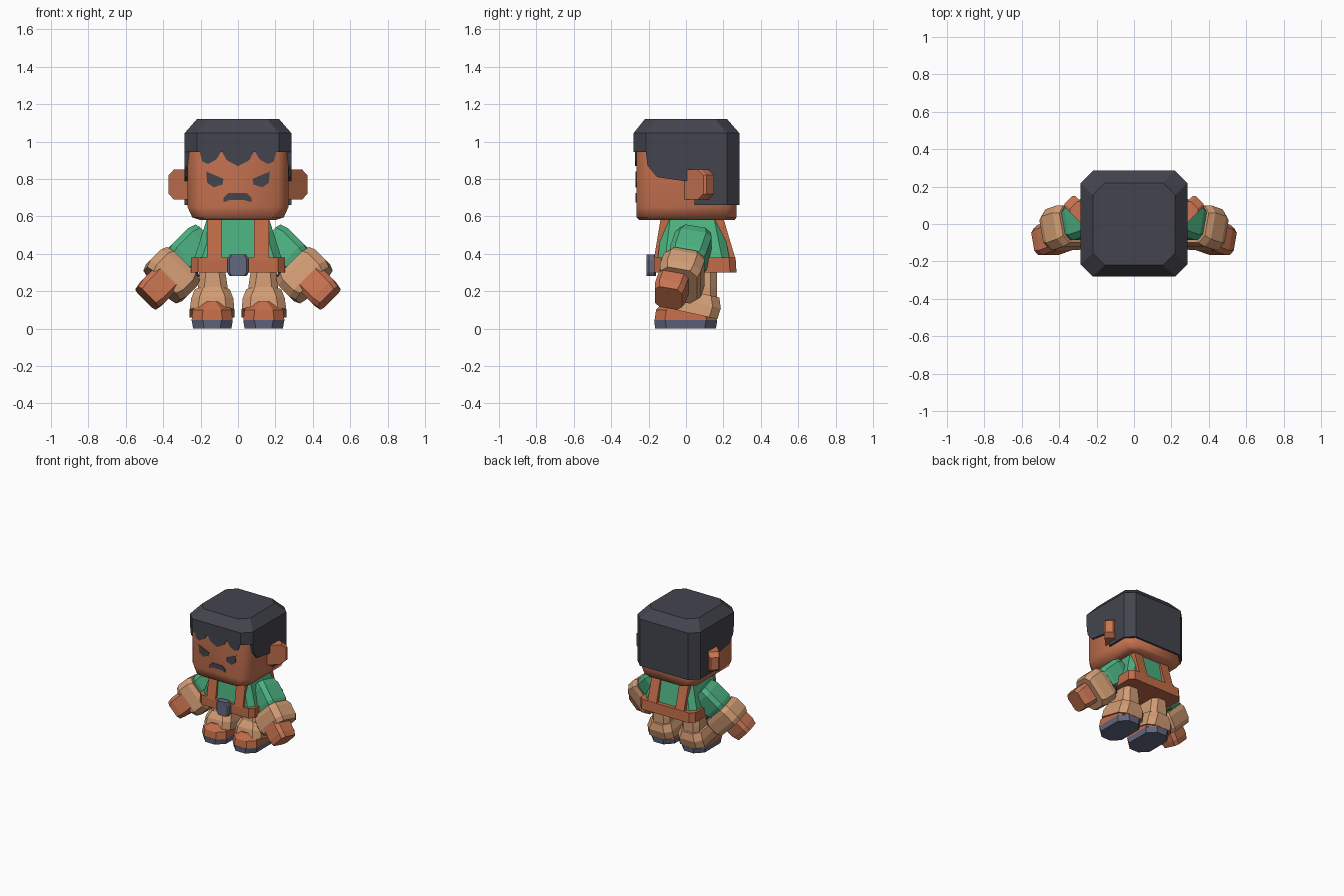
import bpy, bmesh, math
from mathutils import Matrix, Vector

if "Cube" in bpy.data.objects:
    bpy.data.objects.remove(bpy.data.objects["Cube"])


def material(name, hex_code):
    rgb = [int(hex_code[i:i + 2], 16) / 255 for i in (0, 2, 4)]
    lin = [c / 12.92 if c <= 0.04045 else ((c + 0.055) / 1.055) ** 2.4 for c in rgb]
    m = bpy.data.materials.new(name)
    m.diffuse_color = (*lin, 1)
    m.use_nodes = True
    m.node_tree.nodes["Principled BSDF"].inputs["Base Color"].default_value = m.diffuse_color
    return m


SKIN = material("skin", "C87452")
LEATHER = material("leather", "C26C48")
GREEN = material("green cloth", "4CB080")
TAN = material("tan cloth", "D29C74")
HAIR = material("dark hair", "43444E")
SLATE = material("slate", "646880")


def finish(name, bm, mat, matrix, smooth=0):
    if matrix:
        bmesh.ops.transform(bm, matrix=matrix, verts=bm.verts)
    bmesh.ops.recalc_face_normals(bm, faces=bm.faces)
    me = bpy.data.meshes.new(name)
    bm.to_mesh(me)
    bm.free()
    me.materials.append(mat)
    ob = bpy.data.objects.new(name, me)
    bpy.context.collection.objects.link(ob)
    if smooth:
        bpy.ops.object.select_all(action='DESELECT')
        ob.select_set(True)
        bpy.context.view_layer.objects.active = ob
        bpy.ops.object.shade_smooth_by_angle(angle=math.radians(smooth))
    return ob


def loft(name, rings, c, mat, matrix=None, smooth=0):
    """Stack of corner-cut rectangles; each ring is (z, x0, x1, y0, y1)."""
    bm = bmesh.new()
    loops = []
    for z, x0, x1, y0, y1 in rings:
        pts = [(x0 + c, y0), (x1 - c, y0), (x1, y0 + c), (x1, y1 - c),
               (x1 - c, y1), (x0 + c, y1), (x0, y1 - c), (x0, y0 + c)]
        loops.append([bm.verts.new((x, y, z)) for x, y in pts])
    for a, b in zip(loops, loops[1:]):
        for i in range(8):
            j = (i + 1) % 8
            bm.faces.new((a[i], a[j], b[j], b[i]))
    bm.faces.new(loops[0])
    bm.faces.new(loops[-1])
    return finish(name, bm, mat, matrix, smooth)


def prism(name, pts, place, lo, hi, mat, matrix=None):
    """Flat outline pushed from lo to hi; place(u, v, depth) gives the point."""
    bm = bmesh.new()
    a, b = [[bm.verts.new(place(u, v, d)) for u, v in pts] for d in (lo, hi)]
    bm.faces.new(a)
    bm.faces.new(b)
    for i in range(len(pts)):
        j = (i + 1) % len(pts)
        bm.faces.new((a[i], a[j], b[j], b[i]))
    return finish(name, bm, mat, matrix)


def front(u, v, d):
    return (u, d, v)


def side(u, v, d):
    return (d, u, v)


# Head
loft("head", [(0.58, -0.20, 0.20, -0.25, 0.26), (0.595, -0.245, 0.245, -0.265, 0.27),
              (0.65, -0.27, 0.27, -0.265, 0.27), (1.0, -0.27, 0.27, -0.265, 0.27)],
     0.06, SKIN, smooth=50)

# Hair cap: cut-corner block trimmed to the side hairline
hair = loft("hair", [(0.60, -0.285, 0.285, -0.28, 0.285), (1.045, -0.285, 0.285, -0.28, 0.285),
                     (1.12, -0.22, 0.22, -0.22, 0.22)], 0.065, HAIR)
cut = prism("hairline_cutter", [(-0.4, 1.3), (-0.4, 0.945), (-0.215, 0.945), (-0.205, 0.87),
                                (-0.155, 0.81), (-0.02, 0.79), (0.045, 0.785), (0.045, 0.66),
                                (0.4, 0.66), (0.4, 1.3)], side, -0.5, 0.5, HAIR)
mod = hair.modifiers.new("trim", 'BOOLEAN')
mod.operation, mod.object, mod.solver = 'INTERSECT', cut, 'EXACT'
bpy.context.view_layer.objects.active = hair
bpy.ops.object.modifier_apply(modifier="trim")
bpy.data.objects.remove(cut)

# Scalloped fringe and mouth on the face
half = [(0.0, 0.868), (0.06, 0.90), (0.088, 0.95), (0.115, 0.905), (0.16, 0.88), (0.19, 0.892),
        (0.207, 0.95)]
fringe = [(-x, z) for x, z in half[:0:-1]] + half + [(0.207, 0.98), (-0.207, 0.98)]
prism("fringe", fringe, front, -0.273, -0.264, HAIR)
prism("mouth", [(-0.077, 0.675), (-0.077, 0.70), (-0.05, 0.725), (0.045, 0.725), (0.072, 0.70),
                (0.072, 0.675), (0.035, 0.687), (-0.045, 0.687)], front, -0.269, -0.264, HAIR)

# Shirt body, belt and buckle
loft("shirt", [(0.34, -0.245, 0.245, -0.155, 0.24), (0.59, -0.165, 0.165, -0.125, 0.19)],
     0.04, GREEN)
loft("belt", [(0.30, -0.25, 0.25, -0.17, 0.27), (0.38, -0.25, 0.25, -0.17, 0.265)],
     0.035, LEATHER)
loft("buckle", [(0.28, -0.045, 0.045, -0.21, -0.16), (0.30, -0.057, 0.057, -0.21, -0.16),
                (0.37, -0.057, 0.057, -0.21, -0.16), (0.395, -0.045, 0.045, -0.21, -0.16)],
     0.012, SLATE)

for s, label in ((1, "right"), (-1, "left")):
    flip = Matrix.Scale(s, 4, (1, 0, 0))

    # Frowning eye
    prism(label + "_eye", [(0.17, 0.84), (0.078, 0.80), (0.083, 0.77), (0.13, 0.755),
                           (0.165, 0.78)], front, -0.269, -0.264, HAIR, flip)

    # Ear, angled back and out
    loft(label + "_ear", [(0.69, 0.20, 0.36, -0.045, 0.035), (0.72, 0.20, 0.40, -0.045, 0.035),
                          (0.82, 0.20, 0.40, -0.045, 0.035), (0.85, 0.20, 0.36, -0.045, 0.035)],
         0.012, SKIN, flip @ Matrix.Translation((0.065, -0.15, 0))
         @ Matrix.Rotation(math.radians(45), 4, 'Z'))

    # Front and back braces
    for place_label, outline in (
            ("front", [(-0.135, 0.59), (-0.172, 0.37), (-0.12, 0.37), (-0.08, 0.59)]),
            ("back", [(0.20, 0.59), (0.265, 0.37), (0.21, 0.37), (0.15, 0.59)])):
        prism(f"{label}_{place_label}_brace", outline, side, 0.085, 0.165, LEATHER, flip)

    # Arm frame: local z runs down and out, local x across the arm
    z = Vector((0.69, -0.24, -0.69)).normalized()
    y = (Vector((0, 1, 0)) - z * z.y).normalized()
    axes = Matrix((y.cross(z), y, z)).transposed().to_4x4()

    def arm_part(name, centre, across, depth, length, c, mat, taper=0.85):
        a, d, h = across / 2, depth / 2, length / 2
        loft(f"{label}_{name}", [
            (-h, -a * taper, a * taper, -d * taper, d * taper), (-h * 0.55, -a, a, -d, d),
            (h * 0.55, -a, a, -d, d), (h, -a * taper, a * taper, -d * taper, d * taper)],
            c, mat, flip @ Matrix.Translation(centre) @ axes)

    arm_part("sleeve", (0.255, 0.025, 0.415), 0.19, 0.20, 0.22, 0.03, GREEN)
    arm_part("sleeve_lining", (0.285, 0.015, 0.335), 0.19, 0.17, 0.012, 0.03, HAIR, 1.0)
    arm_part("rolled_cuff", (0.355, -0.02, 0.285), 0.275, 0.225, 0.155, 0.04, TAN, 0.9)
    arm_part("hand", (0.422, -0.072, 0.228), 0.17, 0.165, 0.19, 0.025, SKIN, 0.9)

    # Leg, turned-up trouser cuff, boot and sole
    loft(label + "_leg", [(0.10, 0.055, 0.215, -0.07, 0.165), (0.22, 0.055, 0.215, -0.07, 0.165),
                          (0.32, 0.07, 0.205, -0.06, 0.165)], 0.035, TAN, flip)
    loft(label + "_trouser_cuff", [(-0.06, 0.02, 0.258, -0.125, 0.165),
                                   (0.0, 0.025, 0.25, -0.125, 0.17),
                                   (0.055, 0.045, 0.23, -0.105, 0.15)], 0.045, TAN,
         flip @ Matrix.Translation((0, 0.02, 0.145)) @ Matrix.Rotation(-0.22, 4, 'X'))
    loft(label + "_boot", [(0.045, 0.028, 0.248, -0.168, 0.165), (0.10, 0.035, 0.242, -0.16, 0.155),
                           (0.145, 0.065, 0.21, -0.12, 0.13)], 0.055, LEATHER, flip)
    loft(label + "_sole", [(0.0, 0.035, 0.24, -0.165, 0.16), (0.045, 0.028, 0.248, -0.17, 0.167)],
         0.06, SLATE, flip)
